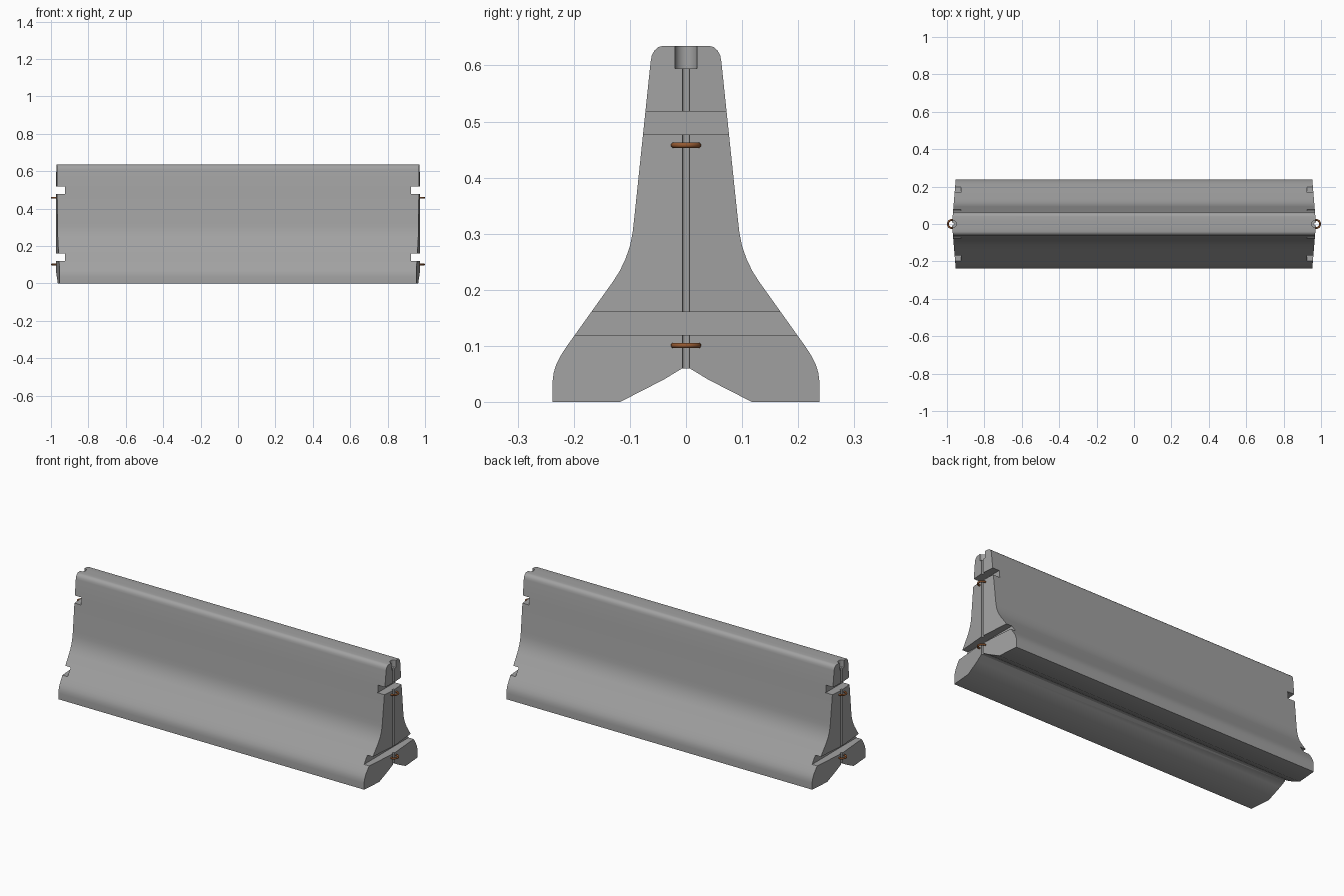
import bpy, bmesh
from mathutils import Matrix

cube = bpy.data.objects.get("Cube")
if cube:
    bpy.data.objects.remove(cube)


def material(name, color, rough):
    m = bpy.data.materials.new(name)
    m.use_nodes = True
    m.diffuse_color = (*color, 1)
    bsdf = m.node_tree.nodes["Principled BSDF"]
    bsdf.inputs["Base Color"].default_value = (*color, 1)
    bsdf.inputs["Roughness"].default_value = rough
    return m


concrete = material("concrete grey", (0.36, 0.36, 0.36), 0.9)
rust = material("rusty steel", (0.30, 0.10, 0.03), 0.7)


def new_object(name, bm, mat=None):
    bmesh.ops.recalc_face_normals(bm, faces=bm.faces)
    mesh = bpy.data.meshes.new(name)
    bm.to_mesh(mesh)
    bm.free()
    ob = bpy.data.objects.new(name, mesh)
    bpy.context.collection.objects.link(ob)
    if mat:
        mesh.materials.append(mat)
    return ob


def activate(ob):
    bpy.ops.object.select_all(action='DESELECT')
    ob.select_set(True)
    bpy.context.view_layer.objects.active = ob


def box(name, x, z, size):
    bm = bmesh.new()
    bmesh.ops.create_cube(bm, size=1, matrix=Matrix.Translation((x, 0, z)) @ Matrix.Diagonal((*size, 1)))
    return new_object(name, bm)


def cylinder(name, x, z0, z1, r):
    bm = bmesh.new()
    bmesh.ops.create_cone(bm, cap_ends=True, segments=24, radius1=r, radius2=r, depth=z1 - z0,
                          matrix=Matrix.Translation((x, 0, (z0 + z1) / 2)))
    return new_object(name, bm)


# Half cross-section of the barrier: underside channel, foot, slope, stem, rounded top
profile = [(0, 0.06), (0.007, 0.06), (0.04, 0.04), (0.118, 0), (0.238, 0),
           (0.238, 0.035), (0.236, 0.052), (0.231, 0.068), (0.222, 0.085), (0.21, 0.103),
           (0.13, 0.215), (0.118, 0.234), (0.108, 0.255), (0.1, 0.278), (0.095, 0.303),
           (0.092, 0.33), (0.063, 0.607), (0.061, 0.618), (0.056, 0.627), (0.049, 0.633),
           (0.04, 0.635), (0, 0.635)]


def end_x(y):
    return 0.973 - 0.083 * y


bm = bmesh.new()
left = [bm.verts.new((end_x(y), y, z)) for y, z in profile]
right = [bm.verts.new((-end_x(y), y, z)) for y, z in profile]
for i in range(len(profile) - 1):
    bm.faces.new((left[i], left[i + 1], right[i + 1], right[i]))
bm.faces.new(left)
bm.faces.new(right[::-1])
barrier = new_object("concrete_barrier", bm, concrete)
# The half shell is open along the centre plane, so orient it by its outer side
outer = max(barrier.data.polygons, key=lambda p: p.center.y)
if outer.normal.y < 0:
    barrier.data.flip_normals()
mirror = barrier.modifiers.new("mirror", 'MIRROR')
mirror.use_axis = (False, True, False)
mirror.merge_threshold = 0.0005
activate(barrier)
bpy.ops.object.modifier_apply(modifier="mirror")

# Cut the forklift slots, joint grooves and pin pockets into both ends
cutters = []
for s in (-1, 1):
    for z in (0.14, 0.4975):
        cutters.append(box("slot_cutter", s * 0.9775, z, (0.105, 0.6, 0.041)))
    cutters.append(cylinder("groove_cutter", s * 0.97, -0.02, 0.61, 0.007))
    cutters.append(cylinder("pocket_cutter", s * 0.97, 0.595, 0.7, 0.02))
for c in cutters:
    c.hide_render = True
    mod = barrier.modifiers.new("cut", 'BOOLEAN')
    mod.operation = 'DIFFERENCE'
    mod.solver = 'EXACT'
    mod.object = c
    activate(barrier)
    bpy.ops.object.modifier_apply(modifier=mod.name)
    bpy.data.objects.remove(c)
activate(barrier)
bpy.ops.object.shade_smooth_by_angle(angle=0.65)

# Steel connecting loops, two at each end
for side, s in (("left", 1), ("right", -1)):
    for level, z in (("lower", 0.101), ("upper", 0.458)):
        bpy.ops.mesh.primitive_torus_add(location=(s * 0.973, 0, z), major_segments=32, minor_segments=10,
                                         major_radius=0.022, minor_radius=0.005)
        loop = bpy.context.object
        loop.name = f"{level}_{side}_loop"
        loop.data.materials.append(rust)
        bpy.ops.object.shade_smooth()
